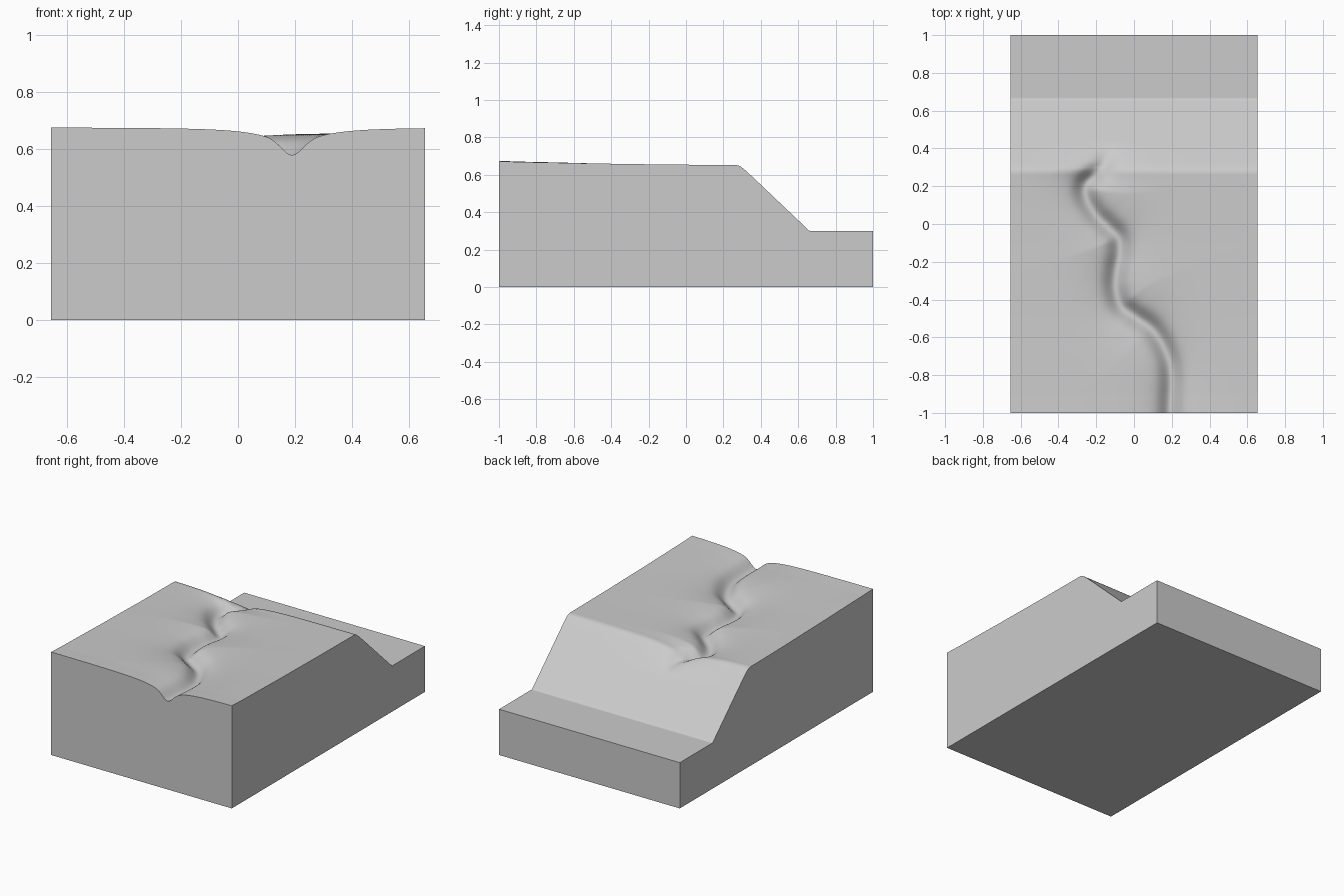
import bpy, bmesh, math
from mathutils import Vector
from mathutils.kdtree import KDTree

if "Cube" in bpy.data.objects:
    bpy.data.objects.remove(bpy.data.objects["Cube"])

HALF_X, NX, NY = 0.655, 190, 200

# Channel centre line (x, y), from beyond the front edge to the lip of the slope
PATH = [(0.19, -1.5), (0.19, -1.2), (0.19, -1.0), (0.195, -0.8), (0.17, -0.68),
        (0.10, -0.56), (0.0, -0.485), (-0.07, -0.43), (-0.098, -0.34),
        (-0.095, -0.25), (-0.078, -0.15), (-0.085, -0.07), (-0.14, -0.01),
        (-0.20, 0.05), (-0.25, 0.13), (-0.258, 0.20), (-0.21, 0.27),
        (-0.165, 0.32), (-0.14, 0.40), (-0.11, 0.50)]

# Plateau, slope and lower shelf (y, z)
PROFILE = [(-1, 0.676), (-0.9, 0.672), (-0.7, 0.668), (-0.5, 0.663), (-0.1, 0.656),
           (0.27, 0.653), (0.29, 0.647), (0.32, 0.623), (0.66, 0.30), (1, 0.30)]


def smooth_path(pts, steps=40):
    """Catmull-Rom samples through pts."""
    p = [Vector(q) for q in pts]
    p = [2 * p[0] - p[1]] + p + [2 * p[-1] - p[-2]]
    out = []
    for a, b, c, d in zip(p, p[1:], p[2:], p[3:]):
        for i in range(steps):
            t = i / steps
            out.append(0.5 * (2 * b + (c - a) * t + (2 * a - 5 * b + 4 * c - d) * t * t
                              + (3 * b - a - 3 * c + d) * t ** 3))
    return out


def base_height(y):
    for (y0, z0), (y1, z1) in zip(PROFILE, PROFILE[1:]):
        if y <= y1:
            return z0 + (z1 - z0) * (y - y0) / (y1 - y0)
    return PROFILE[-1][1]


samples = smooth_path(PATH)
tree = KDTree(len(samples))
for i, s in enumerate(samples):
    tree.insert((s.x, s.y, 0), i)
tree.balance()


def height(x, y):
    d = tree.find((x, y, 0))[2]
    cut = 0.050 / (1 + (d / 0.12) ** 2) + 0.047 * math.exp(-(d / 0.05) ** 2)
    t = min(1, max(0, (y - 0.22) / 0.22))
    return base_height(y) - cut * (1 - t * t * (3 - 2 * t))


# Terrain surface
bm = bmesh.new()
rows = []
for j in range(NY + 1):
    y = -1 + 2 * j / NY
    xs = [HALF_X * (2 * i / NX - 1) for i in range(NX + 1)]
    rows.append([bm.verts.new((x, y, height(x, y))) for x in xs])
for a, b in zip(rows, rows[1:]):
    for i in range(NX):
        bm.faces.new((a[i], a[i + 1], b[i + 1], b[i])).smooth = True

# Side walls and underside
rim = (rows[0] + [r[-1] for r in rows[1:]] + rows[-1][-2::-1]
       + [r[0] for r in rows[-2:0:-1]])
foot = [bm.verts.new((v.co.x, v.co.y, 0)) for v in rim]
for i in range(len(rim)):
    k = (i + 1) % len(rim)
    bm.faces.new((rim[k], rim[i], foot[i], foot[k]))
bm.faces.new(foot[::-1])
for e in bm.edges:
    if len(e.link_faces) == 2 and e.calc_face_angle(0) > math.radians(30):
        e.smooth = False

mesh = bpy.data.meshes.new("terrain_block")
bm.to_mesh(mesh)
bm.free()
terrain = bpy.data.objects.new("terrain_block", mesh)
bpy.context.collection.objects.link(terrain)
